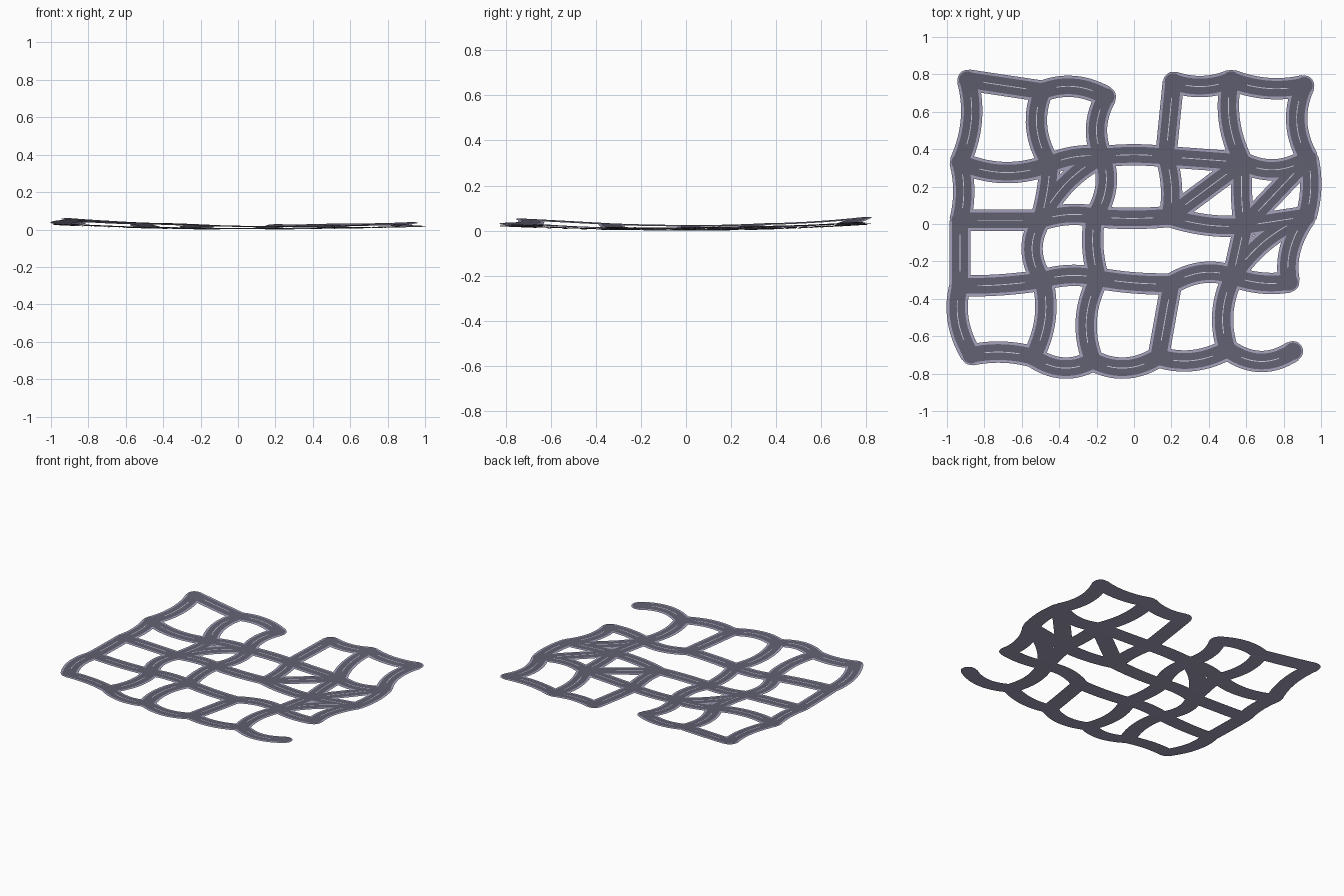
import bpy
import bmesh
import math
from mathutils import Vector

default_cube = bpy.data.objects.get("Cube")
if default_cube:
    bpy.data.objects.remove(default_cube, do_unlink=True)


def make_material(name, colour):
    mat = bpy.data.materials.new(name)
    mat.use_nodes = True
    mat.diffuse_color = (*colour, 1)
    shader = mat.node_tree.nodes["Principled BSDF"]
    shader.inputs["Base Color"].default_value = (*colour, 1)
    shader.inputs["Roughness"].default_value = 0.9
    return mat


asphalt_grey = make_material("asphalt grey", (0.12, 0.117, 0.165))
pavement_lilac = make_material("pavement lilac", (0.38, 0.36, 0.5))
line_white = make_material("line pale lilac", (0.62, 0.62, 0.74))

# Crossings in hundredths, back row first, each row left to right in x
ROWS = [
    [(-89, 77), (-49, 71), (-15, 68), (21, 76), (52, 77), (91, 74)],
    [(-93, 33), (-45, 32), (-17, 36), (17, 36), (58, 33), (93, 35)],
    [(-93, 2), (-50, 2), (-21, 4), (19, 4), (59, -1), (92, 4)],
    [(-93, -33), (-49, -30), (-19, -29), (20, -32), (53, -28), (83, -31)],
    [(-87, -70), (-54, -71), (-22, -73), (13, -71), (50, -67), (85, -68)],
]
# Bow of each street at its middle; None leaves the street out
CROSS_BOWS = [
    [0, 4, None, -3, -3],
    [-5, 2, 1, 0, -5],
    [0, 2, -1, -2, 0],
    [-1, 2, -1, 4, -2],
    [2, -5, -5, -4, -6],
]
LONG_BOWS = [
    [4, -5, -4, 0, -4, -5],
    [2, 1, 4, 2, -1, 2],
    [0, -5, -2, None, 0, -4],
    [-4, 4, -5, 0, -4, None],
]
# Diagonal streets: row, column, bow towards the back left
DIAGONALS = [(2, 1, 4), (2, 3, 0), (2, 4, 0), (3, 4, 4)]


def node(row, col):
    return Vector(ROWS[row][col]) / 100


def ground(x, y):
    """Height of the gently dished terrain."""
    across = 0.025 if x < 0 else 0.015
    along, corner = (0.04, 0.02) if y > 0 else (0.028, 0.035)
    return across * x * x + along * y * y - corner * min(x, 0) * y * y


def street(start, end, offset, steps=14):
    """Points along a bowed street."""
    control = (start + end) / 2 + 2 * offset
    points = []
    for i in range(steps + 1):
        t = i / steps
        points.append(start * (1 - t) ** 2 + control * 2 * t * (1 - t) + end * t * t)
    return points


streets = []
for r, bows in enumerate(CROSS_BOWS):
    for c, bow in enumerate(bows):
        if bow is not None:
            streets.append(street(node(r, c), node(r, c + 1), Vector((0, bow / 100))))
for r, bows in enumerate(LONG_BOWS):
    for c, bow in enumerate(bows):
        if bow is not None:
            streets.append(street(node(r, c), node(r + 1, c), Vector((bow / 100, 0))))
for r, c, bow in DIAGONALS:
    offset = Vector((-1, 1)).normalized() * bow / 100
    streets.append(street(node(r, c), node(r - 1, c + 1), offset))


def add_vert(bm, p, lift):
    return bm.verts.new((p.x, p.y, ground(p.x, p.y) + lift))


def add_ribbon(bm, points, half, lift):
    previous = None
    last = len(points) - 1
    for i, p in enumerate(points):
        along = (points[min(i + 1, last)] - points[max(i - 1, 0)]).normalized()
        side = Vector((-along.y, along.x)) * half
        pair = add_vert(bm, p - side, lift), add_vert(bm, p + side, lift)
        if previous:
            bm.faces.new((previous[0], pair[0], pair[1], previous[1]))
        previous = pair


def add_disc(bm, centre, radius, lift, sides=20):
    hub = add_vert(bm, centre, lift)
    rim = []
    for i in range(sides):
        a = math.tau * i / sides
        rim.append(add_vert(bm, centre + Vector((math.cos(a), math.sin(a))) * radius, lift))
    for i in range(sides):
        bm.faces.new((hub, rim[i], rim[(i + 1) % sides]))


def build_layer(name, mat, half, lift, disc=0, trim=0):
    """One thin sheet covering every street and crossing."""
    bm = bmesh.new()
    for points in streets:
        add_ribbon(bm, points[trim:len(points) - trim], half, lift)
    if disc:
        for r in range(len(ROWS)):
            for c in range(len(ROWS[r])):
                add_disc(bm, node(r, c), disc, lift)
    mesh = bpy.data.meshes.new(name)
    bm.to_mesh(mesh)
    bm.free()
    mesh.materials.append(mat)
    bpy.context.collection.objects.link(bpy.data.objects.new(name, mesh))


# Stacked sheets: pavements, carriageway and centre lines
build_layer("pavements", pavement_lilac, 0.057, 0.0, disc=0.054)
build_layer("carriageway", asphalt_grey, 0.042, 0.002, disc=0.046)
build_layer("centre_lines", line_white, 0.0022, 0.0035, trim=3)
